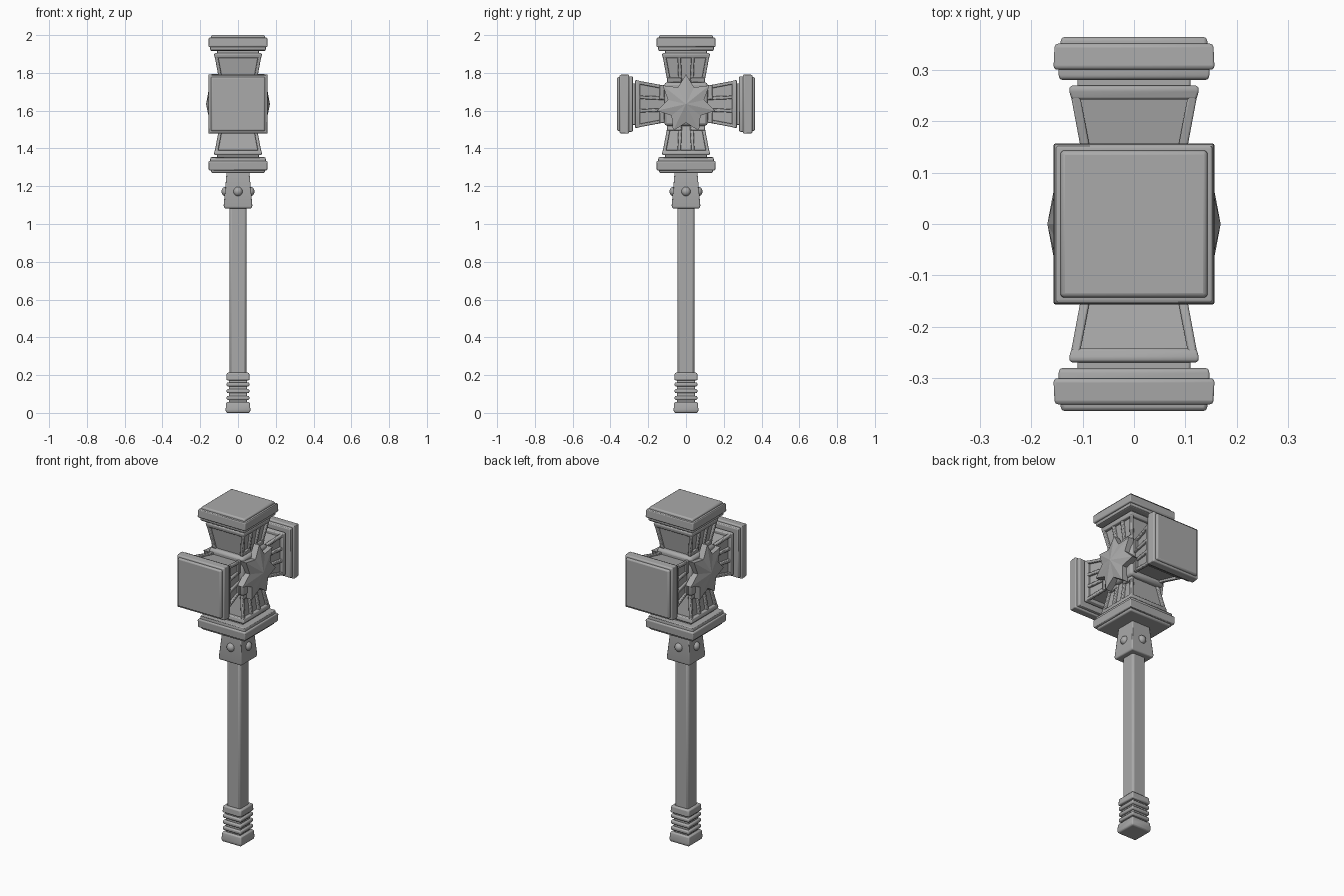
import bpy, bmesh, math
from mathutils import Matrix, Vector

if "Cube" in bpy.data.objects:
    bpy.data.objects.remove(bpy.data.objects["Cube"])

grey = bpy.data.materials.new("stone_grey")
grey.use_nodes = True
grey.diffuse_color = (0.4, 0.4, 0.4, 1)
bsdf = grey.node_tree.nodes["Principled BSDF"]
bsdf.inputs["Base Color"].default_value = (0.4, 0.4, 0.4, 1)
bsdf.inputs["Roughness"].default_value = 0.7

HEAD_Z = 1.635


def finish(name, bm, bevel=0.0, matrix=None):
    """Turn a bmesh into a grey, bevelled object with sharp-aware shading."""
    bmesh.ops.recalc_face_normals(bm, faces=bm.faces)
    if matrix:
        bmesh.ops.transform(bm, matrix=matrix, verts=bm.verts)
    mesh = bpy.data.meshes.new(name)
    bm.to_mesh(mesh)
    bm.free()
    mesh.materials.append(grey)
    obj = bpy.data.objects.new(name, mesh)
    bpy.context.collection.objects.link(obj)
    if bevel:
        mod = obj.modifiers.new("Bevel", "BEVEL")
        mod.width = bevel
        mod.segments = 2
        mod.limit_method = "ANGLE"
        mod.angle_limit = math.radians(25)
    bpy.ops.object.select_all(action="DESELECT")
    obj.select_set(True)
    bpy.context.view_layer.objects.active = obj
    bpy.ops.object.shade_smooth_by_angle(angle=math.radians(40))
    return obj


def loft(bm, profile):
    """Square rings of (height, half width), bridged and capped."""
    rings = [[bm.verts.new((sx * h, sy * h, z))
              for sx, sy in ((-1, -1), (1, -1), (1, 1), (-1, 1))]
             for z, h in profile]
    for a, b in zip(rings, rings[1:]):
        for i in range(4):
            j = (i + 1) % 4
            bm.faces.new((a[i], a[j], b[j], b[i]))
    bm.faces.new(rings[0][::-1])
    bm.faces.new(rings[-1])


def square_part(name, profile, bevel, matrix=None):
    bm = bmesh.new()
    loft(bm, profile)
    return finish(name, bm, bevel, matrix)


def beam(bm, start, end, half_x, half_y):
    """Slanted bar between two points, with level ends."""
    ends = []
    for p in (start, end):
        ends.append([bm.verts.new(Vector(p) + Vector((sx * half_x, sy * half_y, 0)))
                     for sx, sy in ((-1, -1), (1, -1), (1, 1), (-1, 1))])
    a, b = ends
    for i in range(4):
        j = (i + 1) % 4
        bm.faces.new((a[i], a[j], b[j], b[i]))
    bm.faces.new(a[::-1])
    bm.faces.new(b)


# Handle: pommel, grip rings, shaft and collar
square_part("pommel", [(0, 0.061), (0.012, 0.066), (0.05, 0.063), (0.058, 0.06)], 0.006)
square_part("grip_core", [(0.05, 0.048), (0.2, 0.048)], 0.006)
for i in range(3):
    z = 0.068 + i * 0.036
    square_part("grip_ring", [(z, 0.06), (z + 0.022, 0.06)], 0.007)
square_part("grip_top", [(0.172, 0.062), (0.213, 0.059)], 0.007)
square_part("shaft", [(0.19, 0.044), (1.1, 0.044)], 0.012)
square_part("collar", [(1.083, 0.072), (1.096, 0.076), (1.29, 0.059)], 0.005)

# Rivets on the four collar sides
for i in range(4):
    bm = bmesh.new()
    bmesh.ops.create_uvsphere(bm, u_segments=16, v_segments=10, radius=0.025)
    spin = Matrix.Rotation(i * math.pi / 2, 4, "Z")
    place = Matrix.Translation((0, 0, 1.172)) @ spin @ Matrix.Translation((0.065, 0, 0))
    finish("rivet", bm, 0, place @ Matrix.Diagonal((0.9, 1, 1, 1)))

# Head core
square_part("head_core", [(-0.115, 0.115), (0.115, 0.115)], 0.015,
            Matrix.Translation((0, 0, HEAD_Z)))

# Four identical arms around the x axis
for i, side in enumerate(("top", "front", "bottom", "back")):
    m = Matrix.Translation((0, 0, HEAD_Z)) @ Matrix.Rotation(i * math.pi / 2, 4, "X")
    square_part(side + "_arm_panel", [(0.08, 0.082), (0.26, 0.108)], 0, m)
    square_part(side + "_arm_band", [(0.243, 0.122), (0.262, 0.127), (0.27, 0.124)], 0.004, m)
    square_part(side + "_arm_neck", [(0.26, 0.11), (0.29, 0.11)], 0.004, m)
    square_part(side + "_striking_rim", [(0.281, 0.143), (0.287, 0.147), (0.31, 0.147)], 0.005, m)
    square_part(side + "_striking_block",
                [(0.301, 0.153), (0.306, 0.157), (0.348, 0.155), (0.352, 0.15)], 0.005, m)
    square_part(side + "_striking_face", [(0.34, 0.145), (0.365, 0.142)], 0.007, m)
    # Corner posts, with extra ribs on the star sides
    bm = bmesh.new()
    for sx in (-1, 1):
        for sy in (-1, 1):
            beam(bm, (sx * 0.086, sy * 0.086, 0.1), (sx * 0.115, sy * 0.115, 0.255), 0.009, 0.009)
            beam(bm, (sx * 0.084, sy * 0.03, 0.1), (sx * 0.113, sy * 0.036, 0.255), 0.01, 0.009)
            beam(bm, (sx * 0.09, sy * 0.062, 0.115), (sx * 0.095, sy * 0.064, 0.14), 0.01, 0.038)
    finish(side + "_arm_frame", bm, 0.004, m)

# Seven-pointed faceted star on each side
for name, sx in (("left_star", 1), ("right_star", -1)):
    bm = bmesh.new()
    apex = bm.verts.new((sx * 0.169, 0, 0))
    rim, base = [], []
    for k in range(14):
        r, x = (0.158, 0.14) if k % 2 == 0 else (0.098, 0.145)
        a = k * math.pi / 7
        y, z = r * math.sin(a), r * math.cos(a)
        rim.append(bm.verts.new((sx * x, y, z)))
        base.append(bm.verts.new((sx * 0.105, y, z)))
    for k in range(14):
        n = (k + 1) % 14
        bm.faces.new((apex, rim[k], rim[n]))
        bm.faces.new((rim[k], base[k], base[n], rim[n]))
    bm.faces.new(base)
    star = finish(name, bm, 0, Matrix.Translation((0, 0, HEAD_Z)))
    for poly in star.data.polygons:
        poly.use_smooth = False
